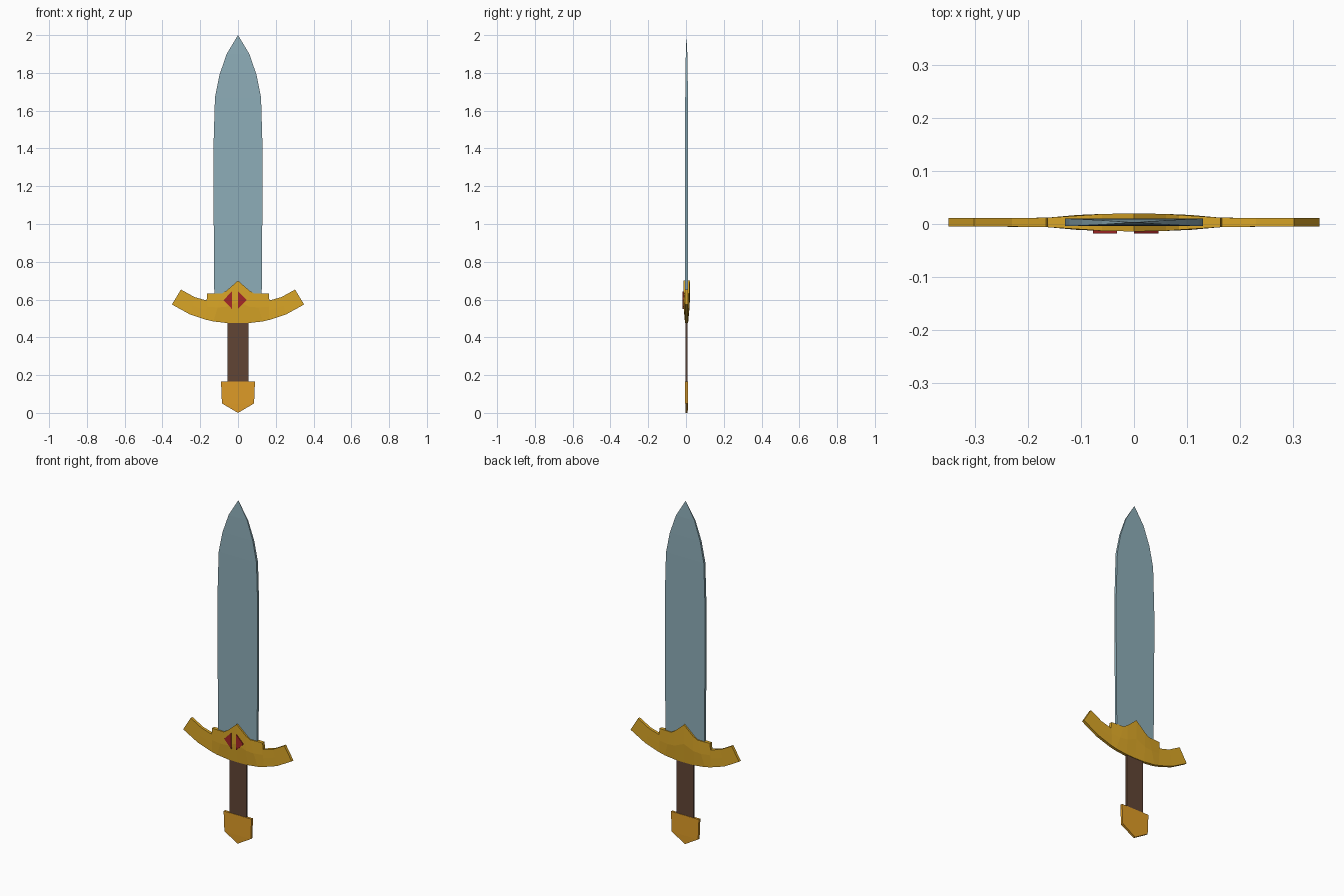
import bpy, bmesh

if "Cube" in bpy.data.objects:
    bpy.data.objects.remove(bpy.data.objects["Cube"])

YC = 0.003  # mid-plane of the weapon


def material(name, rgb):
    m = bpy.data.materials.new(name)
    m.diffuse_color = (*rgb, 1)
    m.use_nodes = True
    m.node_tree.nodes["Principled BSDF"].inputs["Base Color"].default_value = m.diffuse_color
    return m


STEEL = material("steel", (0.27, 0.42, 0.48))
GOLD = material("gold", (0.70, 0.38, 0.02))
BRASS = material("brass", (0.73, 0.33, 0.02))
LEATHER = material("leather", (0.12, 0.06, 0.035))
RED = material("red", (0.38, 0.02, 0.02))


def loft(name, rings, mat):
    """Skin a list of equal-length closed rings and cap both ends."""
    bm = bmesh.new()
    vs = [[bm.verts.new(p) for p in r] for r in rings]
    n = len(vs[0])
    for a, b in zip(vs, vs[1:]):
        for i in range(n):
            j = (i + 1) % n
            bm.faces.new((a[i], a[j], b[j], b[i]))
    bm.faces.new(vs[0][::-1])
    bm.faces.new(vs[-1])
    bmesh.ops.remove_doubles(bm, verts=bm.verts, dist=1e-5)
    bmesh.ops.recalc_face_normals(bm, faces=bm.faces)
    me = bpy.data.meshes.new(name)
    bm.to_mesh(me)
    bm.free()
    me.materials.append(mat)
    ob = bpy.data.objects.new(name, me)
    bpy.context.collection.objects.link(ob)
    return ob


def slab(name, rows, mat):
    """Symmetric flat bar from rows of (z, half width, half thickness)."""
    loft(name, [[(-w, YC - t, z), (w, YC - t, z), (w, YC + t, z), (-w, YC + t, z)]
                for z, w, t in rows], mat)


# Blade, grip and pommel
slab("blade", [(0.56, 0.125, 0.007), (1.2, 0.13, 0.007), (1.4, 0.13, 0.007),
               (1.67, 0.122, 0.007), (1.79, 0.098, 0.006), (1.9, 0.06, 0.004),
               (2.0, 0, 0)], STEEL)
slab("grip", [(0.14, 0.055, 0.005), (0.52, 0.055, 0.005)], LEATHER)
slab("pommel", [(0.0, 0, 0.006), (0.05, 0.085, 0.007), (0.167, 0.09, 0.007)], BRASS)

# Crossguard: stations of (bottom x, bottom z, top x, top z, bulge)
half = [(0.35, 0.574, 0.302, 0.653, 0), (0.254, 0.521, 0.23, 0.613, 0),
        (0.168, 0.493, 0.166, 0.595, 0.001), (0.163, 0.492, 0.163, 0.632, 0.001),
        (0.13, 0.484, 0.085, 0.632, 0.006), (0.06, 0.476, 0.06, 0.648, 0.008)]
stations = ([(-a, b, -c, d, e) for a, b, c, d, e in half]
            + [(0, 0.475, 0, 0.70, 0.009)] + half[::-1])
rings = []
for xb, zb, xt, zt, e in stations:
    xm, zm = xb + (xt - xb) * 0.5, zb + (zt - zb) * 0.5
    lo, hi = 0.008, 0.008 + e
    rings.append([(xb, YC - lo, zb), (xm, YC - hi, zm), (xt, YC - hi, zt),
                  (xt, YC + hi, zt), (xm, YC + hi, zm), (xb, YC + lo, zb)])
loft("crossguard", rings, GOLD)

# Two triangular gems set in the front
for name, xi, xo in (("gem_left", -0.032, -0.077), ("gem_right", 0.0, 0.046)):
    loft(name, [[(xi, y, 0.643), (xi, y, 0.55), (xo, y, 0.597)]
                for y in (-0.018, 0.0)], RED)
